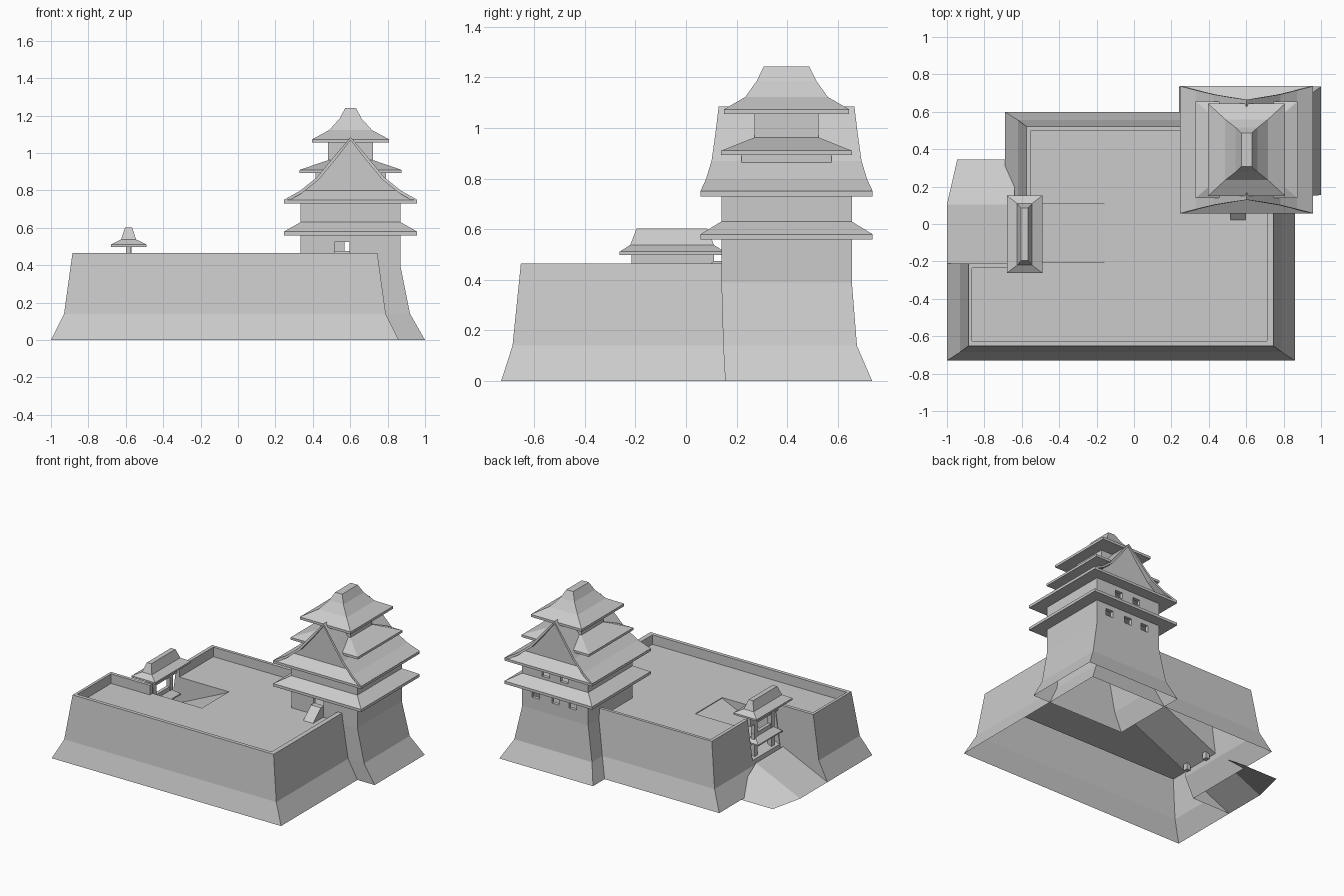
import bpy, bmesh

if "Cube" in bpy.data.objects:
    bpy.data.objects.remove(bpy.data.objects["Cube"])


def mesh_object(name, verts, faces, fix=True):
    me = bpy.data.meshes.new(name)
    me.from_pydata(verts, [], faces)
    if fix:
        bm = bmesh.new()
        bm.from_mesh(me)
        bmesh.ops.recalc_face_normals(bm, faces=bm.faces)
        bm.to_mesh(me)
        bm.free()
    ob = bpy.data.objects.new(name, me)
    bpy.context.collection.objects.link(ob)
    return ob


def loft(name, rings, caps=True):
    """Skin a stack of rings that share a vertex count."""
    n = len(rings[0])
    verts = [v for r in rings for v in r]
    faces = [(k * n + i, k * n + (i + 1) % n, (k + 1) * n + (i + 1) % n, (k + 1) * n + i)
             for k in range(len(rings) - 1) for i in range(n)]
    if caps:
        faces += [tuple(range(n)), tuple(range(len(verts) - n, len(verts)))]
    return mesh_object(name, verts, faces)


def rect(x0, x1, y0, y1, z):
    return [(x0, y0, z), (x1, y0, z), (x1, y1, z), (x0, y1, z)]


def tier(name, cx, cy, levels):
    """Stacked centred rectangles: (half x, half y, z)."""
    return loft(name, [rect(cx - a, cx + a, cy - b, cy + b, z) for a, b, z in levels])


def box(name, x0, x1, y0, y1, z0, z1):
    return loft(name, [rect(x0, x1, y0, y1, z0), rect(x0, x1, y0, y1, z1)])


def cut(ob, cutters):
    """Subtract the cutters and bake the result."""
    for c in cutters:
        m = ob.modifiers.new("cut", 'BOOLEAN')
        m.operation, m.solver, m.object = 'DIFFERENCE', 'EXACT', c
    dg = bpy.context.evaluated_depsgraph_get()
    ob.data = bpy.data.meshes.new_from_object(ob.evaluated_get(dg))
    ob.modifiers.clear()
    for c in cutters:
        bpy.data.objects.remove(c)


# Stone terrace: battered L-shaped mass, open underneath
def terrace_ring(ix, iy, z):
    return [(-1 + ix, -.73 + iy, z), (.86 - ix, -.73 + iy, z), (.86 - ix, .6 - iy, z),
            (-.69 + ix, .6 - iy, z), (-.69 + ix, -.21, z), (-1 + ix, -.21, z)]


terrace = loft("stone_terrace", [terrace_ring(0, 0, 0), terrace_ring(.07, .045, .14),
                                 terrace_ring(.115, .078, .465)])
yard = [(-.865, -.625), (.71, -.625), (.71, .5), (-.55, .5), (-.55, -.235), (-.865, -.235)]
courtyard = loft("courtyard_cutter", [[(x, y, z) for x, y in yard] for z in (.395, .6)])
slot = [(-1.1, -.046), (-.15, .39), (-.13, .6), (-1.1, .6)]
passage = loft("passage_cutter", [[(x, y, z) for x, z in slot] for y in (-.205, .107)])
cut(terrace, [courtyard, passage])
bm = bmesh.new()
bm.from_mesh(terrace.data)
bmesh.ops.delete(bm, geom=[f for f in bm.faces if all(abs(v.co.z) < 1e-4 for v in f.verts)],
                 context='FACES_ONLY')
bm.to_mesh(terrace.data)
bm.free()

# Ramp outside the gate, with a sloping flank
mesh_object("entry_ramp",
            [(-1, -.21, 0), (-1, .105, 0), (-.64, .105, .165), (-.64, -.21, .165),
             (-.945, .345, 0), (-.64, .345, 0)],
            [(0, 1, 2, 3), (1, 4, 5, 2)])

# Gate: posts, beams, pent roof and main roof
GX, GY = -.585, -.055
for i, y in enumerate((-.15, .045)):
    box(f"gate_post_{i}", GX - .015, GX + .015, y - .018, y + .018, .15, .5)
box("gate_beam", GX - .014, GX + .014, -.215, .11, .42, .51)
box("gate_lintel", GX - .012, GX + .012, -.17, .065, .31, .35)
tier("gate_pent_roof", GX, GY, [(.06, .14, .28), (.06, .14, .29), (.015, .105, .32)])
tier("gate_roof", GX, GY, [(.095, .207, .498), (.095, .207, .511), (.04, .165, .538),
                           (.018, .14, .603)])

# Keep: battered stone base and hollow lower storeys with openings
loft("keep_base", [rect(.24, 1, .155, .735, 0), rect(.29, .92, .147, .675, .14),
                   rect(.335, .87, .14, .655, .39)], caps=False)
walls = box("keep_walls", .335, .87, .14, .655, .385, .745)
cutters = [box("room_cutter", .36, .845, .165, .63, .40, .725),
           box("door_cutter", .515, .595, .1, .2, .43, .525)]
for x in (.46, .6, .76):
    cutters.append(box("window_cutter", x - .03, x + .03, .6, .7, .475, .525))
for x in (.53, .68):
    cutters.append(box("window_cutter", x - .03, x + .03, .6, .7, .65, .695))
cut(walls, cutters)

# Steps to the keep door
side = [(.015, .39), (.15, .39), (.15, .475), (.11, .475)]
loft("door_steps", [[(x, y, z) for y, z in side] for x in (.515, .595)])

# Keep roofs and upper storeys
KX, KY = .602, .397
tier("first_roof", KX, KY, [(.356, .34, .56), (.356, .34, .58), (.268, .258, .63)])
tier("second_roof_skirt", KX, KY, [(.356, .34, .73), (.356, .34, .748), (.25, .25, .805)])

# Big curved gable roof, ends leaning in towards the ridge
half = [(.356, .75, .34), (.27, .798, .318), (.18, .87, .296), (.085, .985, .28), (0, 1.085, .268)]
curve = half + [(-a, z, b) for a, z, b in half[-2::-1]]
n = len(curve)
sheet = mesh_object("gable_roof",
                    [(KX + a, KY - b, z) for a, z, b in curve] +
                    [(KX + a, KY + b, z) for a, z, b in curve],
                    [(n + i, n + i + 1, i + 1, i) for i in range(n - 1)], fix=False)
m = sheet.modifiers.new("thickness", 'SOLIDIFY')
m.thickness, m.offset = .016, -1
loft("gable_wall", [[(KX + a * .97, y, z - .012) for a, z, b in curve]
                    for y in (KY - .258, KY + .258)])

tier("third_storey", KX, KY, [(.188, .178, .76), (.188, .178, .9)])
tier("third_roof", KX, KY, [(.272, .258, .893), (.272, .258, .91), (.12, .127, .962)])
tier("top_storey", KX, KY, [(.12, .127, .95), (.12, .127, 1.06)])
tier("top_roof", KX, KY, [(.206, .247, 1.055), (.206, .247, 1.073), (.115, .163, 1.122),
                          (.058, .118, 1.185), (.028, .09, 1.242)])
